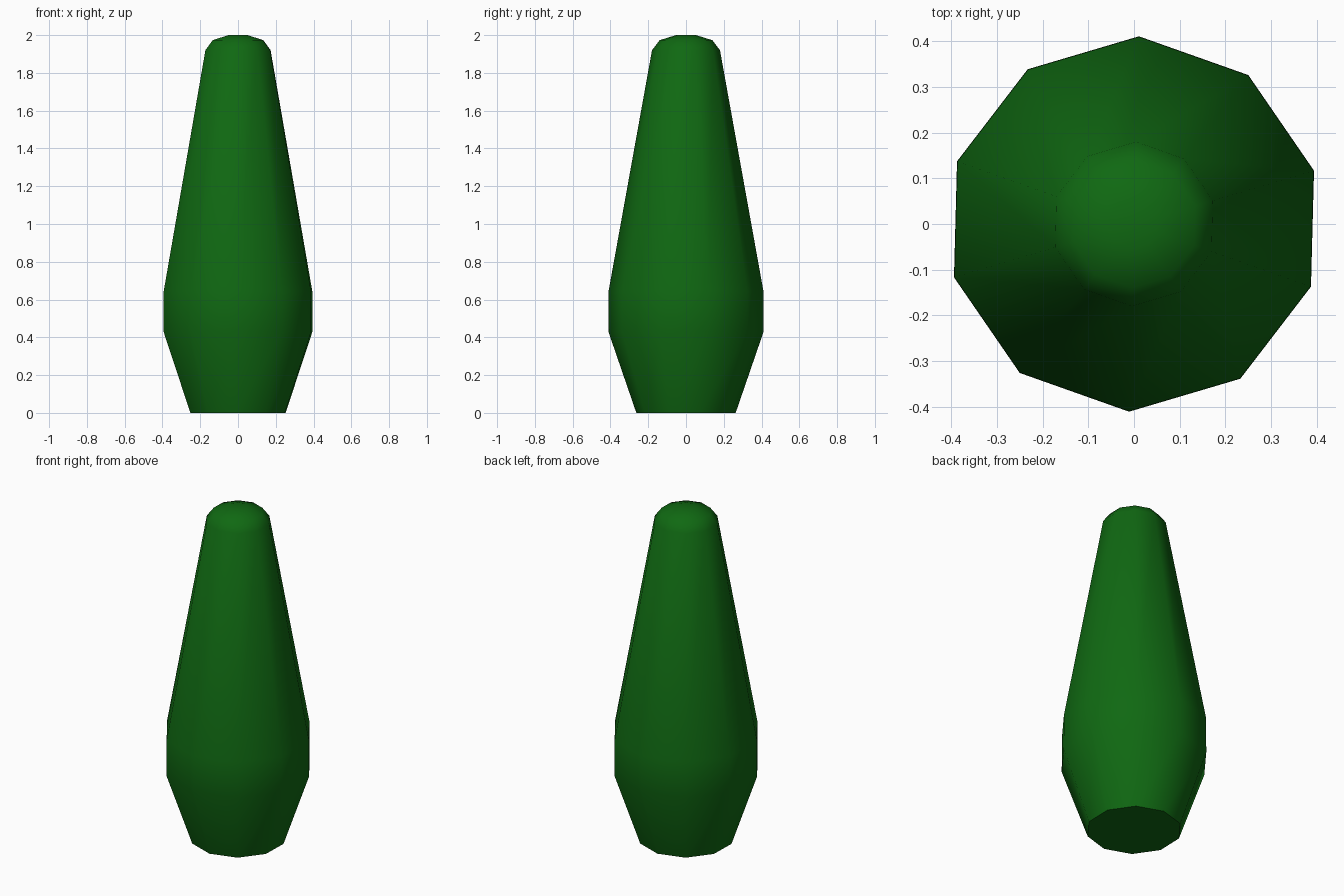
import bpy, bmesh, math

if "Cube" in bpy.data.objects:
    bpy.data.objects.remove(bpy.data.objects["Cube"])

SIDES = 10
TURN = math.radians(88.5)
# radius, height of each ring from base to tip
PROFILE = [(0.263, 0.0), (0.411, 0.43), (0.41, 0.645),
           (0.18, 1.92), (0.14, 1.973), (0.053, 2.0)]

# Tapered body: stacked ten-sided rings with capped ends
bm = bmesh.new()
rings = []
for r, z in PROFILE:
    rings.append([bm.verts.new((r * math.cos(TURN + math.tau * i / SIDES),
                                r * math.sin(TURN + math.tau * i / SIDES), z))
                  for i in range(SIDES)])
for low, high in zip(rings, rings[1:]):
    for i in range(SIDES):
        j = (i + 1) % SIDES
        bm.faces.new((low[i], low[j], high[j], high[i]))
bm.faces.new(rings[0][::-1])
bm.faces.new(rings[-1])
bmesh.ops.recalc_face_normals(bm, faces=bm.faces)

mesh = bpy.data.meshes.new("tree_foliage")
bm.to_mesh(mesh)
bm.free()
body = bpy.data.objects.new("tree_foliage", mesh)
bpy.context.collection.objects.link(body)

# Smooth sides, crisp base edge
bpy.context.view_layer.objects.active = body
body.select_set(True)
bpy.ops.object.shade_smooth_by_angle(angle=math.radians(50))

# Dark green
mat = bpy.data.materials.new("dark_green")
mat.diffuse_color = (0.005, 0.14, 0.006, 1)
mat.use_nodes = True
mat.node_tree.nodes["Principled BSDF"].inputs["Base Color"].default_value = mat.diffuse_color
mesh.materials.append(mat)
